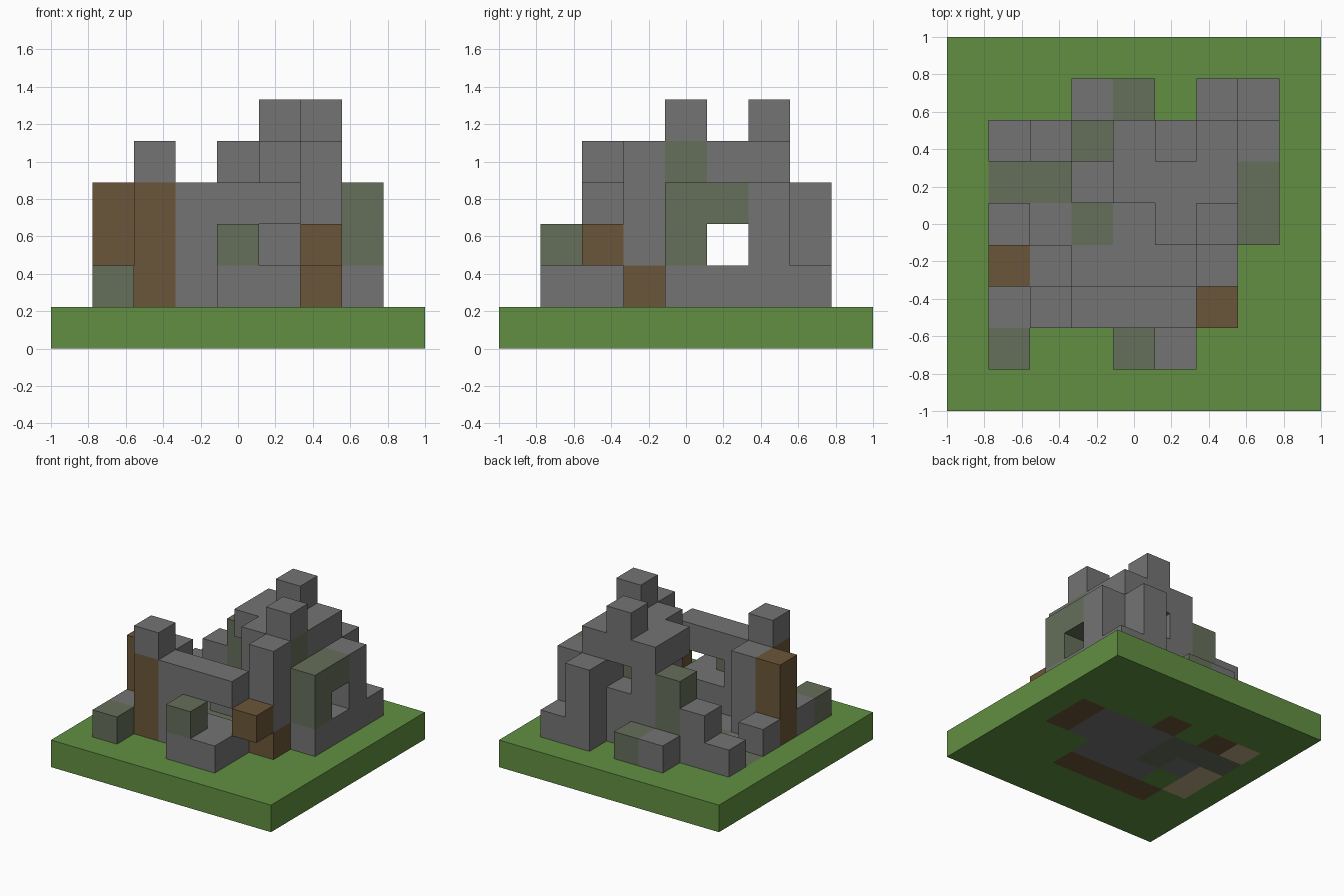
import bpy
import bmesh

if "Cube" in bpy.data.objects:
    bpy.data.objects.remove(bpy.data.objects["Cube"], do_unlink=True)

CELLS = 9
CELL = 2 / CELLS


def make_material(name, rgb):
    material = bpy.data.materials.new(name)
    material.diffuse_color = (*rgb, 1)
    material.use_nodes = True
    material.node_tree.nodes["Principled BSDF"].inputs["Base Color"].default_value = (*rgb, 1)
    return material


grass = make_material("grass green", (.12, .275, .053))
stone = make_material("stone grey", (.174, .174, .174))
moss = make_material("mossy stone", (.13, .156, .10))
wood = make_material("wood brown", (.147, .093, .041))
plank = make_material("pale plank", (.48, .39, .23))


def finish(bm, name, materials):
    mesh = bpy.data.meshes.new(name)
    bm.to_mesh(mesh)
    bm.free()
    for material in materials:
        mesh.materials.append(material)
    obj = bpy.data.objects.new(name, mesh)
    bpy.context.collection.objects.link(obj)
    return obj


def block(name, material, x, y, z, w=1, d=1, h=1):
    """Box placed by grid cell, with its size counted in cells."""
    bm = bmesh.new()
    bmesh.ops.create_cube(bm, size=1)
    for v in bm.verts:
        v.co.x = (x + (v.co.x + .5) * w) * CELL - 1
        v.co.y = (y + (v.co.y + .5) * d) * CELL - 1
        v.co.z = (z + (v.co.z + .5) * h) * CELL
    return finish(bm, name, [material])


# Ground slab with the old floor laid flush into it
floor = {
    stone: [(6, 5), (5, 5), (4, 5), (5, 4), (4, 4), (6, 4), (3, 3), (4, 3), (5, 3), (2, 4)],
    moss: [(1, 5), (2, 5), (3, 5), (3, 4)],
    wood: [(7, 4), (7, 5), (4, 6), (2, 6)] + [(x, 2) for x in range(2, 6)],
    plank: [(1, 6), (1, 4), (1, 3)],
}
palette = [grass, *floor]
bm = bmesh.new()
bmesh.ops.create_grid(bm, x_segments=CELLS, y_segments=CELLS, size=1)
raised = bmesh.ops.extrude_face_region(bm, geom=bm.faces[:])["geom"]
for item in raised:
    if isinstance(item, bmesh.types.BMVert):
        item.co.z = CELL
bmesh.ops.recalc_face_normals(bm, faces=bm.faces[:])
for face in bm.faces:
    if abs(face.normal.z) > .5:
        centre = face.calc_center_median()
        cell = (int((centre.x + 1) / CELL), int((centre.y + 1) / CELL))
        for index, material in enumerate(palette[1:], 1):
            if cell in floor[material]:
                face.material_index = index
finish(bm, "ground_slab", palette)

# Front wall: corner post, pillar, sill and lintel
block("corner_post", wood, 2, 2, 1, h=3)
block("corner_post_cap", stone, 2, 2, 4)
block("front_pillar", stone, 3, 2, 1, h=2)
block("front_lintel", stone, 3, 2, 3, w=3)
block("window_sill", stone, 4, 2, 1, w=2)
block("front_step", stone, 4, 1, 1, w=2)
block("front_step_moss", moss, 4, 1, 2)

# Ruined west side
block("west_post", wood, 1, 3, 1, h=3)
block("west_pillar", stone, 2, 3, 1, h=3)
block("west_stub", stone, 1, 2, 1)
block("west_loose_stone", stone, 1, 4, 1)
block("west_mossy_stone", moss, 1, 1, 1)

# Back wall remains
block("back_corner_stone", stone, 1, 6, 1)
block("back_low_pillar", stone, 2, 6, 1, h=2)
block("back_mossy_pillar", moss, 3, 6, 1, h=3)
block("back_inner_stone", stone, 3, 5, 1)
block("back_rubble", stone, 3, 7, 1)
block("back_rubble_moss", moss, 4, 7, 1)
block("back_pillar", stone, 4, 6, 1, h=3)
block("back_window_base", stone, 5, 6, 1, h=2)
block("back_buttress", stone, 6, 7, 1, h=3)
block("back_tower_pillar", stone, 6, 6, 1, h=3)

# Front tower pillars
block("tower_pillar_foot", wood, 6, 3, 1)
block("tower_pillar", stone, 6, 3, 2, h=3)
block("tower_beam_end", wood, 6, 2, 2)
block("tower_inner_pillar", stone, 5, 4, 1, h=3)
block("tower_corner_pillar", stone, 6, 4, 1, h=3)
block("tower_corner_moss", moss, 6, 4, 4)

# Upper floor and battlements
block("upper_floor_back", stone, 4, 5, 4, w=3, d=2)
block("upper_floor_front", stone, 5, 4, 4)
block("upper_support", stone, 6, 5, 3)
block("upper_support_moss", moss, 5, 5, 3)
block("front_battlement", stone, 6, 4, 5)
block("back_battlement", stone, 5, 6, 5)

# East arch
block("arch_base", stone, 7, 4, 1, d=4)
block("arch_mossy_pillar", moss, 7, 4, 2)
block("arch_mossy_top", moss, 7, 4, 3, d=2)
block("arch_back_pillar", stone, 7, 6, 2, h=2)
